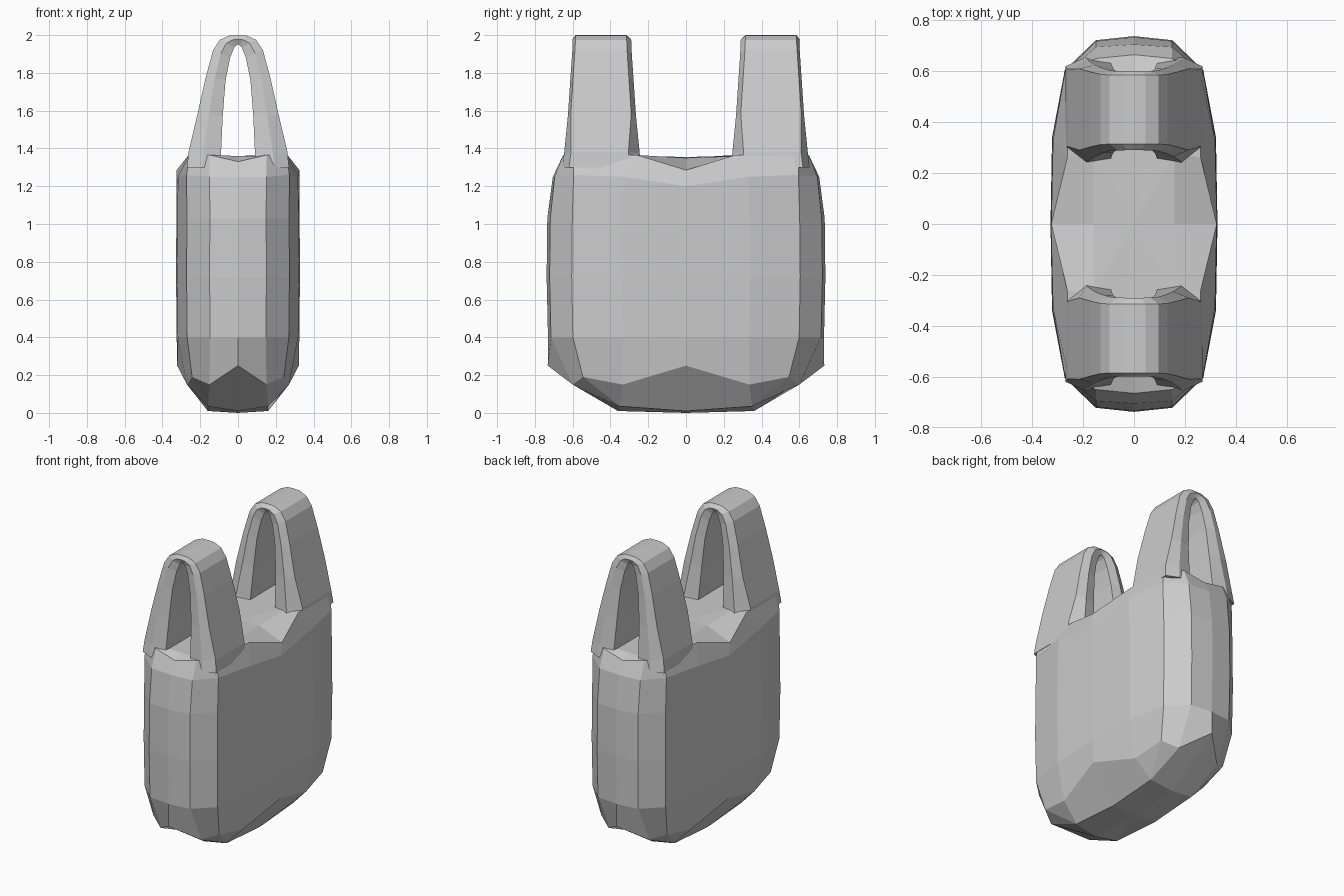
import bpy, bmesh

if "Cube" in bpy.data.objects:
    bpy.data.objects.remove(bpy.data.objects["Cube"])


def finish(name, bm):
    bmesh.ops.remove_doubles(bm, verts=bm.verts, dist=0.0005)
    bmesh.ops.recalc_face_normals(bm, faces=bm.faces)
    me = bpy.data.meshes.new(name)
    bm.to_mesh(me)
    bm.free()
    ob = bpy.data.objects.new(name, me)
    bpy.context.collection.objects.link(ob)
    return ob


def bridge(bm, a, b):
    n = len(a)
    for i in range(n):
        j = (i + 1) % n
        bm.faces.new((a[i], a[j], b[j], b[i]))


def full_ring(q):
    # mirror a quarter outline (side middle -> end middle) all the way round
    half = q + [(-x, y, z) for x, y, z in q[-2::-1]]
    return half + [(x, -y, z) for x, y, z in half[-2:0:-1]]


def level(z, s=1.0):
    plan = [(.328, 0), (.322, .34), (.272, .605), (.15, .722), (0, .738)]
    return [(x * s, y * s, z) for x, y in plan]


# Bag body: faceted loft with a tucked base and a dipped top
foot = (.16, .35, .035)
quarters = [
    [(.16, 0, .01), foot, foot, foot, (0, .36, .01)],
    [(.322, 0, .25), (.27, .335, .15), (.243, .545, .19), (.15, .60, .15), (0, .732, .25)],
    level(.40, .99),
    level(.72),
    level(1.03, .995),
    [(.326, 0, 1.20), (.318, .33, 1.25), (.272, .595, 1.26), (.15, .695, 1.25), (0, .705, 1.25)],
    [(.325, 0, 1.285), (.262, .26, 1.365), (.258, .60, 1.37), (.15, .65, 1.365), (0, .665, 1.33)],
    [(.16, 0, 1.35), (.16, .28, 1.36), (.13, .50, 1.36), (.09, .60, 1.36), (0, .60, 1.36)],
]
bm = bmesh.new()
rings = [[bm.verts.new(p) for p in full_ring(q)] for q in quarters]
for a, b in zip(rings, rings[1:]):
    bridge(bm, a, b)
for ring, z in ((rings[0], 0.0), (rings[-1], 1.355)):
    c = bm.verts.new((0, 0, z))
    for i in range(len(ring)):
        bm.faces.new((ring[i], ring[(i + 1) % len(ring)], c))
finish("bag_body", bm)

# Handle stations: outer x, z, inner x, z, near y, far y
stations = [
    (.270, 1.30, .095, 1.30, .235, .655),
    (.262, 1.38, .090, 1.37, .245, .645),
    (.215, 1.58, .081, 1.57, .265, .625),
    (.170, 1.78, .066, 1.76, .278, .612),
    (.132, 1.92, .042, 1.88, .287, .603),
    (.096, 1.975, .020, 1.935, .289, .600),
    (.045, 1.998, .008, 1.947, .290, .600),
]


def section(s, side):
    # six-sided strap section, widest at mid thickness
    xo, zo, xi, zi, y0, y1 = s
    xm, zm = xo * .55 + xi * .45, zo * .55 + zi * .45
    w = .06 if zo < 1.4 else .025
    o = w * .6
    pts = [(xo, y0 + w, zo), (xo, y1 - o, zo), (xm, y1, zm),
           (xi, y1 - .015, zi), (xi, y0 + .015, zi), (xm, y0, zm)]
    return [(x * side, y, z) for x, y, z in pts]


top = (0, 2.0, 0, 1.952, .290, .600)
arch = [section(s, -1) for s in stations] + [section(top, 1)]
arch += [section(s, 1) for s in reversed(stations)]

# Two arched handles, one at each end of the bag
for name, d in (("front_handle", -1), ("back_handle", 1)):
    bm = bmesh.new()
    loops = [[bm.verts.new((x, y * d, z)) for x, y, z in ring] for ring in arch]
    for a, b in zip(loops, loops[1:]):
        bridge(bm, a, b)
    bm.faces.new(loops[0])
    bm.faces.new(loops[-1])
    finish(name, bm)
